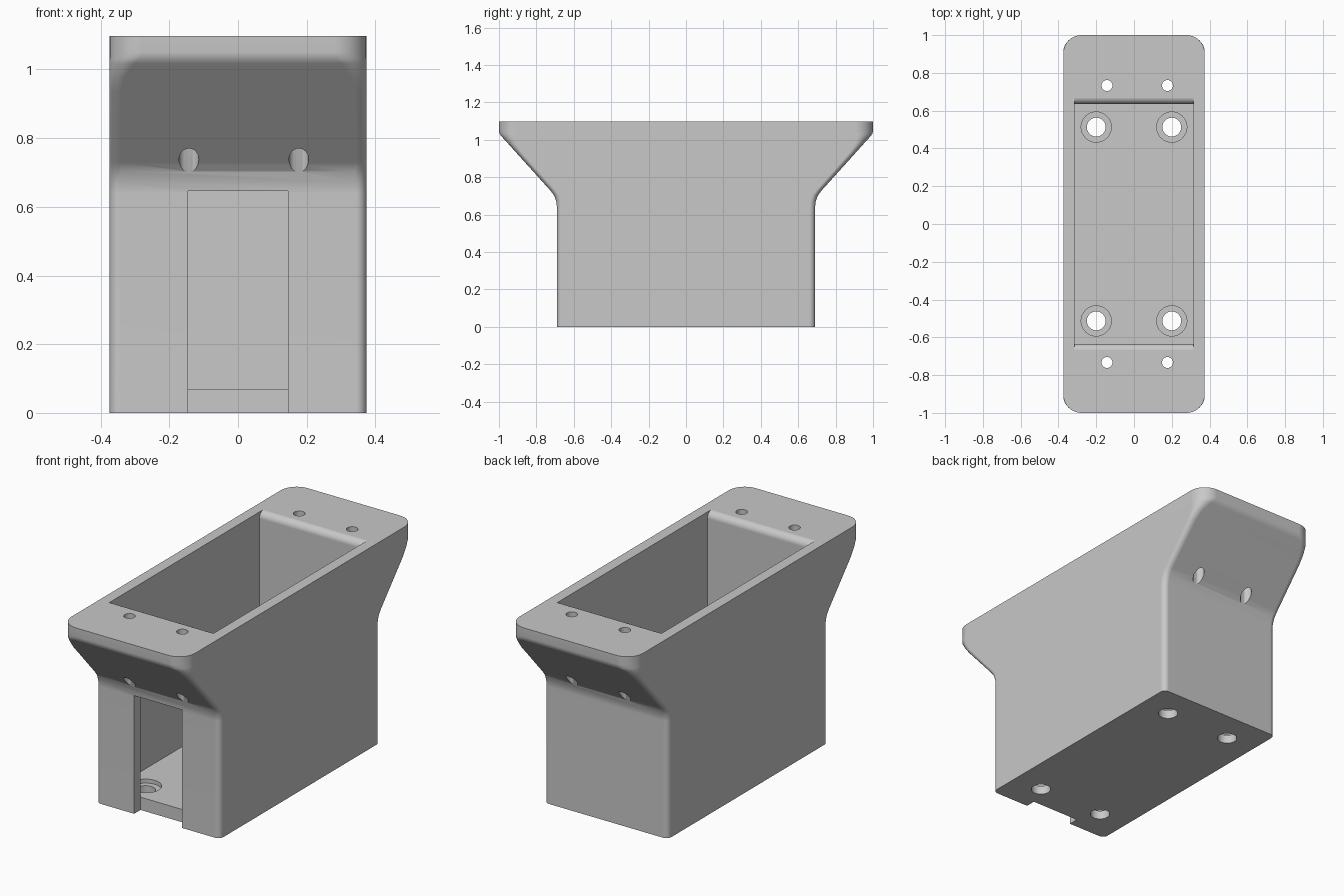
import bpy, bmesh, math

cube = bpy.data.objects.get("Cube")
if cube:
    bpy.data.objects.remove(cube, do_unlink=True)

grey = bpy.data.materials.new("mid grey plastic")
grey.use_nodes = True
colour = (0.58, 0.58, 0.58, 1)
grey.diffuse_color = colour
grey.node_tree.nodes["Principled BSDF"].inputs["Base Color"].default_value = colour

HALF_W, TOP, FLOOR = 0.374, 1.098, 0.07
INNER_X, INNER_Y, OUTER_Y = 0.315, 0.635, 0.69


def loft(name, rings):
    """Closed solid through rings that have equal point counts."""
    bm = bmesh.new()
    loops = [[bm.verts.new(p) for p in ring] for ring in rings]
    for a, b in zip(loops, loops[1:]):
        for i in range(len(a)):
            j = (i + 1) % len(a)
            bm.faces.new((a[i], a[j], b[j], b[i]))
    bm.faces.new(loops[0][::-1])
    bm.faces.new(loops[-1])
    bmesh.ops.recalc_face_normals(bm, faces=bm.faces)
    mesh = bpy.data.meshes.new(name)
    bm.to_mesh(mesh)
    bm.free()
    mesh.materials.append(grey)
    obj = bpy.data.objects.new(name, mesh)
    bpy.context.collection.objects.link(obj)
    return obj


def rounded_ring(half_y, z, r, steps=10):
    pts = []
    for k, (sx, sy) in enumerate(((1, 1), (-1, 1), (-1, -1), (1, -1))):
        for i in range(steps + 1):
            a = math.pi / 2 * (k + i / steps)
            pts.append((sx * (HALF_W - r) + r * math.cos(a),
                        sy * (half_y - r) + r * math.sin(a), z))
    return pts


def cylinder(name, x, y, r, z0, z1, n=32):
    ring = [(x + r * math.cos(2 * math.pi * i / n),
             y + r * math.sin(2 * math.pi * i / n)) for i in range(n)]
    return loft(name, [[(px, py, z) for px, py in ring] for z in (z0, z1)])


def cut(target, cutter):
    cutter.hide_render = True
    mod = target.modifiers.new("cut", "BOOLEAN")
    mod.operation, mod.solver, mod.object = "DIFFERENCE", "EXACT", cutter
    bpy.context.view_layer.objects.active = target
    bpy.ops.object.modifier_apply(modifier=mod.name)
    bpy.data.objects.remove(cutter, do_unlink=True)


# Flared outer shell: half length, height, corner radius
sections = [(OUTER_Y, 0, 0.03), (OUTER_Y, 0.64, 0.03), (0.694, 0.672, 0.03),
            (0.705, 0.702, 0.03), (0.725, 0.729, 0.03), (0.91, 0.934, 0.033),
            (0.95, 0.979, 0.045), (0.985, 1.017, 0.072), (0.996, 1.032, 0.088),
            (1, 1.05, 0.095), (1, TOP, 0.095)]
body = loft("flared_box", [rounded_ring(*s) for s in sections])

# Open cavity with rounded lips at both ends
lip, side = 0.037, []
for i in range(9):
    a = math.pi / 2 * i / 8
    side.append((INNER_Y + lip * (1 - math.cos(a)),
                 TOP + 0.0005 - lip + lip * math.sin(a)))
half = [(INNER_Y, FLOOR)] + side + [(INNER_Y + lip, TOP + 0.2)]
profile = half + [(-y, z) for y, z in reversed(half)]
cut(body, loft("cavity_cutter",
               [[(x, y, z) for y, z in profile] for x in (-INNER_X, INNER_X)]))

# Cable slot through the front wall
slot = [(-0.145, -0.1), (0.145, -0.1), (0.145, 0.646), (-0.145, 0.646)]
cut(body, loft("slot_cutter",
               [[(x, y, z) for x, z in slot] for y in (-0.9, -INNER_Y)]))

# Counterbored floor holes and flange screw holes
for sy in (-1, 1):
    for x in (-0.2, 0.2):
        cut(body, cylinder("bore_cutter", x, sy * 0.513, 0.05, -0.1, 0.2))
        cut(body, cylinder("counterbore_cutter", x, sy * 0.513, 0.08, FLOOR - 0.022, 0.2))
    for x in (-0.143, 0.177):
        cut(body, cylinder("screw_hole_cutter", x, sy * 0.733, 0.029, 0.4, 1.3, 24))

# Smooth fillets, crisp edges
bpy.ops.object.select_all(action="DESELECT")
body.select_set(True)
bpy.context.view_layer.objects.active = body
bpy.ops.object.shade_smooth_by_angle(angle=math.radians(30))
normals = body.modifiers.new("flat_face_normals", "WEIGHTED_NORMAL")
normals.keep_sharp = True
